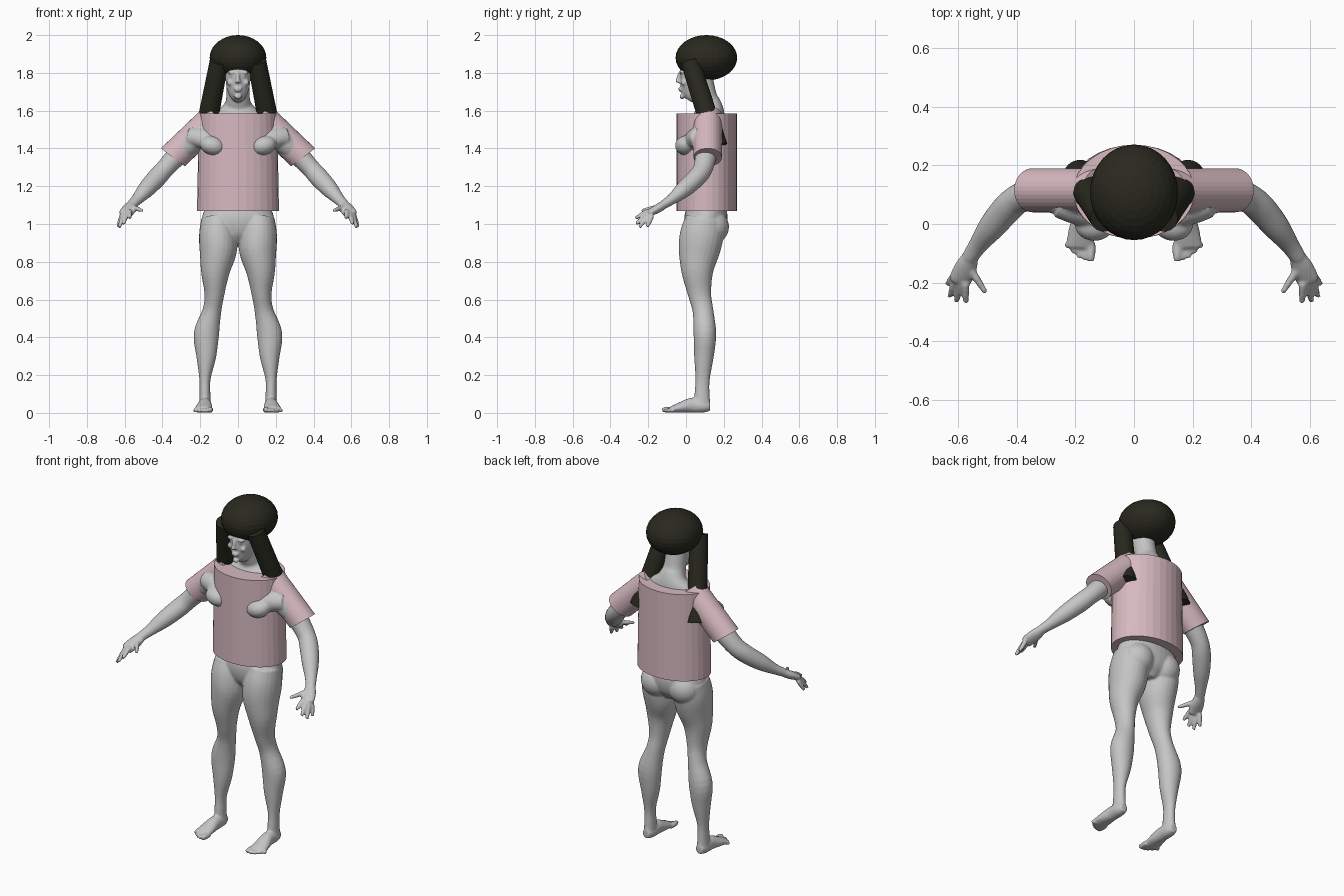
import bpy, bmesh, math
from mathutils import Vector, Matrix

old = bpy.data.objects.get("Cube")
if old:
    bpy.data.objects.remove(old, do_unlink=True)


def material(name, rgb):
    m = bpy.data.materials.new(name)
    m.use_nodes = True
    m.diffuse_color = (*rgb, 1)
    bsdf = m.node_tree.nodes["Principled BSDF"]
    bsdf.inputs["Base Color"].default_value = (*rgb, 1)
    bsdf.inputs["Roughness"].default_value = 0.7
    return m


GREY = material("mannequin grey", (0.56, 0.56, 0.56))
PINK = material("shirt pink", (0.68, 0.49, 0.53))
DARK = material("hair dark", (0.022, 0.022, 0.014))


def finish(bm, name, mat):
    bmesh.ops.recalc_face_normals(bm, faces=bm.faces)
    mesh = bpy.data.meshes.new(name)
    bm.to_mesh(mesh)
    bm.free()
    mesh.materials.append(mat)
    ob = bpy.data.objects.new(name, mesh)
    bpy.context.collection.objects.link(ob)
    return ob


def spline(points, steps=4):
    """Catmull-Rom through (x, y, z, rx, ry) sections."""
    p = [Vector(q) for q in points]
    p = [2 * p[0] - p[1]] + p + [2 * p[-1] - p[-2]]
    out = []
    for a, b, c, d in zip(p, p[1:], p[2:], p[3:]):
        for i in range(steps):
            t = i / steps
            out.append(b + 0.5 * t * (c - a + t * (2 * a - 5 * b + 4 * c - d
                                                   + t * (3 * b - a - 3 * c + d))))
    return out + [p[-2]]


def tube(bm, points, s=1, n=20):
    """Closed loft of elliptical rings square to the path."""
    secs = spline(points)
    pos = [Vector(q[:3]) for q in secs]
    rings = []
    for i, q in enumerate(secs):
        t = (pos[min(i + 1, len(pos) - 1)] - pos[max(i - 1, 0)]).normalized()
        v = t.cross(Vector((1, 0, 0))).normalized()
        u = v.cross(t)
        ring = []
        for k in range(n):
            a = math.tau * k / n
            c = pos[i] + u * q[3] * math.cos(a) + v * q[4] * math.sin(a)
            ring.append(bm.verts.new((c.x * s, c.y, c.z)))
        rings.append(ring)
    for r0, r1 in zip(rings, rings[1:]):
        for k in range(n):
            bm.faces.new((r0[k], r0[k - 1], r1[k - 1], r1[k]))
    bm.faces.new(rings[0])
    bm.faces.new(rings[-1])


def ball(bm, centre, radii, s=1, turn=0):
    m = (Matrix.Translation((centre[0] * s, *centre[1:])) @ Matrix.Rotation(turn * s, 4, 'Y')
         @ Matrix.Diagonal((*radii, 1)))
    bmesh.ops.create_uvsphere(bm, u_segments=24, v_segments=14, radius=1, matrix=m)


body = bmesh.new()

# torso and neck
tube(body, [(0, .10, .90, .05, .06), (0, .10, .95, .14, .10), (0, .105, 1.02, .19, .115),
            (0, .11, 1.10, .17, .105), (0, .11, 1.22, .14, .095), (0, .105, 1.38, .165, .11),
            (0, .115, 1.50, .18, .10), (0, .13, 1.58, .14, .075), (0, .125, 1.625, .08, .065),
            (0, .105, 1.67, .062, .06), (0, .08, 1.78, .06, .06)], n=32)

# head and face
ball(body, (0, .08, 1.84), (.08, .10, .10))
tube(body, [(0, .045, 1.87, .066, .075), (0, .042, 1.79, .068, .075), (0, .035, 1.72, .060, .066),
            (0, .02, 1.675, .042, .046), (0, .01, 1.658, .024, .026)])
tube(body, [(0, -.034, 1.80, .008, .008), (0, -.042, 1.765, .011, .012),
            (0, -.044, 1.748, .017, .012)], n=12)
ball(body, (0, -.032, 1.718), (.025, .010, .006))
ball(body, (0, -.029, 1.706), (.021, .011, .006))
ball(body, (0, -.022, 1.674), (.02, .013, .013))

for s in (1, -1):
    ball(body, (.03, -.022, 1.802), (.028, .014, .007), s)
    ball(body, (.029, -.018, 1.783), (.014, .012, .007), s)
    ball(body, (.042, -.012, 1.748), (.018, .014, .016), s)

    # chest and shoulder front
    ball(body, (.135, -.002, 1.415), (.068, .056, .05), s, -.25)
    tube(body, [(.14, .03, 1.43, .05, .05), (.19, .055, 1.455, .06, .055),
                (.25, .08, 1.46, .06, .055)], s)

    # arm
    tube(body, [(.15, .11, 1.51, .07, .07), (.23, .10, 1.45, .07, .075), (.31, .105, 1.375, .058, .06),
                (.385, .09, 1.295, .05, .052), (.43, .055, 1.245, .052, .05),
                (.485, -.01, 1.185, .046, .045), (.53, -.07, 1.135, .033, .03),
                (.56, -.115, 1.105, .028, .024)], s)

    # hand
    tube(body, [(.555, -.105, 1.11, .026, .022), (.572, -.145, 1.085, .038, .024),
                (.59, -.185, 1.062, .040, .020), (.598, -.20, 1.05, .034, .016)], s)
    fingers = [((.56, -.15, 1.09), (.505, -.235, 1.07)), ((.575, -.20, 1.07), (.573, -.268, 1.03)),
               ((.593, -.205, 1.055), (.605, -.265, 1.0)), ((.608, -.20, 1.045), (.628, -.247, .982)),
               ((.614, -.18, 1.045), (.636, -.205, .985))]
    for root, tip in fingers:
        a, b = Vector(root), Vector(tip)
        tube(body, [(*a, .014, .014), (*a.lerp(b, .5), .013, .013), (*b, .009, .009)], s, 10)

    # leg with buttock
    ball(body, (.09, .13, .985), (.095, .098, .095), s)
    tube(body, [(.11, .10, 1.03, .085, .10), (.107, .085, .95, .099, .115), (.105, .07, .86, .099, .11),
                (.12, .06, .75, .077, .085), (.125, .072, .63, .053, .062), (.138, .09, .54, .050, .055),
                (.167, .10, .42, .067, .060), (.168, .095, .30, .053, .052),
                (.175, .088, .18, .030, .038), (.175, .085, .10, .029, .040),
                (.175, .085, .035, .032, .044)], s, 24)

    # foot and toes
    tube(body, [(.175, .128, .034, .022, .024), (.175, .09, .036, .034, .035), (.175, .03, .040, .036, .040),
                (.18, -.03, .028, .045, .028), (.185, -.08, .017, .048, .017)], s)
    for i in range(5):
        x = .147 + i * .0195
        r = .016 if i == 0 else .012
        y = -.126 + i * i * .0028
        tube(body, [(x, -.065, r, r, r), (x, (y - .065) / 2, r + .001, r, r), (x, y, r, r * .8, r * .8)], s, 10)

figure = finish(body, "body", GREY)
remesh = figure.modifiers.new("blend", 'REMESH')
remesh.mode = 'VOXEL'
remesh.voxel_size = .006
remesh.use_smooth_shade = True
soften = figure.modifiers.new("soften", 'SMOOTH')
soften.factor = .5
soften.iterations = 5

# shirt: slightly tapered barrel
bm = bmesh.new()
bmesh.ops.create_cone(bm, cap_ends=True, segments=32, radius1=1, radius2=1, depth=1)
for v in bm.verts:
    top = v.co.z > 0
    v.co = (v.co.x * (.207 if top else .217), .11 + v.co.y * .16, 1.585 if top else 1.07)
finish(bm, "shirt", PINK)

# sleeves: slanted tubes
for s, side in ((1, "left"), (-1, "right")):
    bm = bmesh.new()
    m = Matrix(((.0635 * s, 0, -.233 * s, .2285 * s), (0, .075, 0, .115),
                (.0475, 0, .223, 1.4645), (0, 0, 0, 1)))
    bmesh.ops.create_cone(bm, cap_ends=True, segments=32, radius1=1, radius2=1, depth=1, matrix=m)
    finish(bm, side + "_sleeve", PINK)

    # long hair lock running down behind the shoulder
    bm = bmesh.new()
    a, b = Vector((.1 * s, .022, 1.86)), Vector((.187 * s, .165, 1.41))
    m = Matrix.Translation((a + b) / 2) @ (a - b).to_track_quat('Z', 'Y').to_matrix().to_4x4()
    bmesh.ops.create_cone(bm, cap_ends=True, segments=32, radius1=.056, radius2=.05,
                          depth=(a - b).length, matrix=m)
    finish(bm, side + "_hair_lock", DARK)

# hair cap
bm = bmesh.new()
m = Matrix.Translation((0, .108, 1.88)) @ Matrix.Diagonal((.15, .163, .12, 1))
bmesh.ops.create_uvsphere(bm, u_segments=32, v_segments=16, radius=1, matrix=m)
finish(bm, "hair_cap", DARK)
